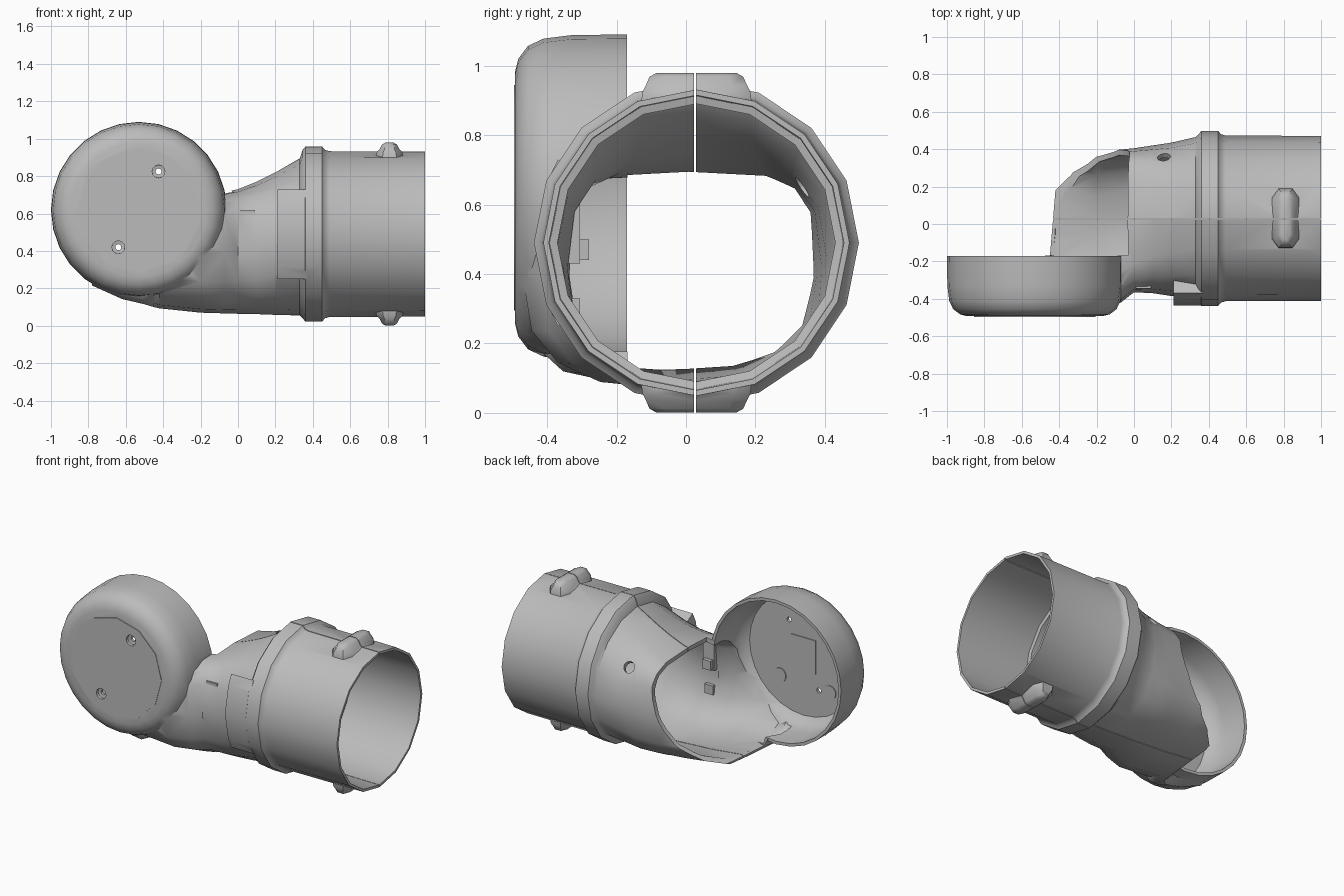
import bpy, bmesh
from math import sin, cos, pi, radians, copysign
from mathutils import Vector

cube = bpy.data.objects.get("Cube")
if cube:
    bpy.data.objects.remove(cube, do_unlink=True)

grey = bpy.data.materials.new("shell_grey")
grey.use_nodes = True
colour = (0.5, 0.5, 0.5, 1)
grey.diffuse_color = colour
grey.node_tree.nodes["Principled BSDF"].inputs["Base Color"].default_value = colour


def loft(name, rings):
    """Skin a closed solid over rings with equal point counts."""
    bm = bmesh.new()
    loops = [[bm.verts.new(p) for p in ring] for ring in rings]
    n = len(loops[0])
    for a, b in zip(loops, loops[1:]):
        for i in range(n):
            j = (i + 1) % n
            bm.faces.new((a[i], a[j], b[j], b[i]))
    bm.faces.new(loops[0])
    bm.faces.new(loops[-1])
    bmesh.ops.recalc_face_normals(bm, faces=bm.faces)
    mesh = bpy.data.meshes.new(name)
    bm.to_mesh(mesh)
    bm.free()
    mesh.materials.append(grey)
    obj = bpy.data.objects.new(name, mesh)
    bpy.context.collection.objects.link(obj)
    return obj


def section(x, y0, y1, z0, z1, p=2, inset=0, n=16):
    """Oval across x, squarer when p is larger, mostly in its upper half."""
    ring = []
    for k in range(n):
        c, s = cos(2 * pi * k / n), sin(2 * pi * k / n)
        e = 2 / p if s > 0.01 else 2 / min(p, 2.6)
        c, s = copysign(abs(c) ** e, c), copysign(abs(s) ** e, s)
        ring.append((x, (y0 + y1) / 2 + c * ((y1 - y0) / 2 - inset),
                     (z0 + z1) / 2 + s * ((z1 - z0) / 2 - inset)))
    return ring


def lathe_y(name, cx, cz, profile, n):
    """Turn (y, radius) pairs around an axis parallel to y."""
    return loft(name, [[(cx + r * sin(2 * pi * k / n), y, cz + r * cos(2 * pi * k / n))
                        for k in range(n)] for y, r in profile])


def box(name, lo, hi):
    (x0, y0, z0), (x1, y1, z1) = lo, hi
    return loft(name, [[(x0, y0, z), (x1, y0, z), (x1, y1, z), (x0, y1, z)] for z in (z0, z1)])


def boolean(target, tool, operation):
    mod = target.modifiers.new("join", 'BOOLEAN')
    mod.operation = operation
    mod.solver = 'EXACT'
    mod.object = tool
    bpy.context.view_layer.update()
    bpy.context.view_layer.objects.active = target
    bpy.ops.object.modifier_apply(modifier=mod.name)
    bpy.data.objects.remove(tool, do_unlink=True)


def smooth(obj, angle):
    bpy.ops.object.select_all(action='DESELECT')
    obj.select_set(True)
    bpy.context.view_layer.objects.active = obj
    bpy.ops.object.shade_smooth_by_angle(angle=radians(angle))


def round_section(x, r):
    return section(x, TY - r, TY + r, TZ - r, TZ + r)


TY, TZ = 0.03, 0.49      # tube axis
CX, CZ = -0.53, 0.62     # cup axis

# Elbow body: x, y range, z range, squareness of the top
body = [(-0.78, -0.44, -0.21, 0.215, 0.60, 2),
        (-0.62, -0.45, -0.18, 0.143, 0.65, 2),
        (-0.50, -0.46, -0.165, 0.115, 0.68, 2),
        (-0.45, -0.47, -0.06, 0.10, 0.69, 2.3),
        (-0.42, -0.47, 0.365, 0.093, 0.70, 3.2),
        (-0.20, -0.47, 0.385, 0.07, 0.71, 4),
        (-0.07, -0.42, 0.398, 0.066, 0.715, 4),
        (0.00, -0.365, 0.405, 0.064, 0.73, 3.8),
        (0.10, -0.37, 0.42, 0.062, 0.77, 2.8),
        (0.20, -0.385, 0.435, 0.058, 0.82, 2.3),
        (0.33, -0.40, 0.465, 0.055, 0.895, 2)]

# Collar and straight tube
outer = [section(*s) for s in body]
outer += [round_section(x, r) for x, r in
          ((0.345, 0.45), (0.36, 0.468), (0.45, 0.468), (0.465, 0.45), (0.49, 0.443), (1.0, 0.441))]
shell = loft("arm_shell", outer)

# Joint cup with a rounded front edge, and its flat front cap
boolean(shell, lathe_y("cup", CX, CZ, [(-0.493, 0.36), (-0.483, 0.40), (-0.455, 0.437),
        (-0.41, 0.458), (-0.33, 0.468), (-0.17, 0.47)], 28), 'UNION')
boolean(shell, lathe_y("cap", CX, CZ, [(-0.496, 0.325), (-0.47, 0.325)], 12), 'UNION')

# Curved pad on the front of the collar
arc = [radians(a) for a in (149, 157.5, 180, 202.5, 211)]
pad = [(0.465, a) for a in arc] + [(0.37, a) for a in reversed(arc)]
boolean(shell, loft("pad", [[(x, TY + r * cos(a), TZ + r * sin(a)) for r, a in pad]
                            for x in (0.21, 0.37)]), 'UNION')

# Lugs above and below the tube end
outline = [(-1, -0.7), (-0.5, -1), (0.5, -1), (1, -0.7),
           (1, 0.7), (0.5, 1), (-0.5, 1), (-1, 0.7)]
for side in (1, -1):
    rings = []
    for h, hx, hy in ((0.40, 0.075, 0.16), (0.435, 0.07, 0.155), (0.455, 0.052, 0.145),
                      (0.478, 0.04, 0.135), (0.489, 0.022, 0.115)):
        rings.append([(0.81 + u * hx, TY + v * hy, TZ + side * h) for u, v in outline])
    boolean(shell, loft("lug", rings), 'UNION')

# Hollow out the tube, elbow and cup
inner = [section(*s, inset=0.029) for s in body[2:]]
inner += [round_section(x, r) for x, r in
          ((0.36, 0.415), (0.45, 0.41), (0.455, 0.40), (0.49, 0.40), (0.495, 0.422), (1.05, 0.425))]
boolean(shell, loft("tube_hollow", inner), 'DIFFERENCE')
boolean(shell, lathe_y("cup_hollow", CX, CZ,
        [(-0.455, 0.39), (-0.42, 0.43), (-0.34, 0.448), (-0.12, 0.452)], 28), 'DIFFERENCE')

# Round mouth that clears the neighbouring joint
boolean(shell, lathe_y("joint_mouth", CX, CZ, [(-0.168, 0.507), (0.7, 0.507)], 32), 'DIFFERENCE')

# Countersunk screw holes through the cap
for x, z in ((-0.425, 0.825), (-0.64, 0.42)):
    boolean(shell, lathe_y("screw_hole", x, z, [(-0.55, 0.036), (-0.478, 0.034), (-0.474, 0.016),
            (-0.40, 0.016)], 12), 'DIFFERENCE')

# Cable hole in the upper back of the elbow
port = []
start, aim = Vector((0.16, 0.25, 0.58)), Vector((0, 0.6, 0.5)).normalized()
across = aim.cross(Vector((1, 0, 0)))
for d in (0, 0.4):
    port.append([start + aim * d + Vector((cos(a), 0, 0)) * 0.035 + across * sin(a) * 0.035
                 for a in (2 * pi * k / 12 for k in range(12))])
boolean(shell, loft("cable_hole", port), 'DIFFERENCE')

# Fine seam between the two shell halves
boolean(shell, box("seam", (-0.6, 0.0235, -0.1), (1.1, 0.0285, 1.2)), 'DIFFERENCE')
smooth(shell, 38)

# Bracket and bosses inside the elbow
box("inner_bracket", (0.01, -0.345, 0.43), (0.09, -0.305, 0.62))
box("bracket_boss", (0.02, -0.32, 0.44), (0.08, -0.28, 0.50))
box("lower_boss", (0.02, -0.335, 0.27), (0.08, -0.305, 0.33))

# Low pads on the cup floor
for x, z in ((-0.80, 0.62), (-0.72, 0.82), (-0.72, 0.43), (-0.36, 0.45)):
    smooth(lathe_y("floor_pad", x, z, [(-0.46, 0.045), (-0.449, 0.045)], 16), 30)
box("floor_plate", (-0.62, -0.46, 0.52), (-0.44, -0.449, 0.74))
